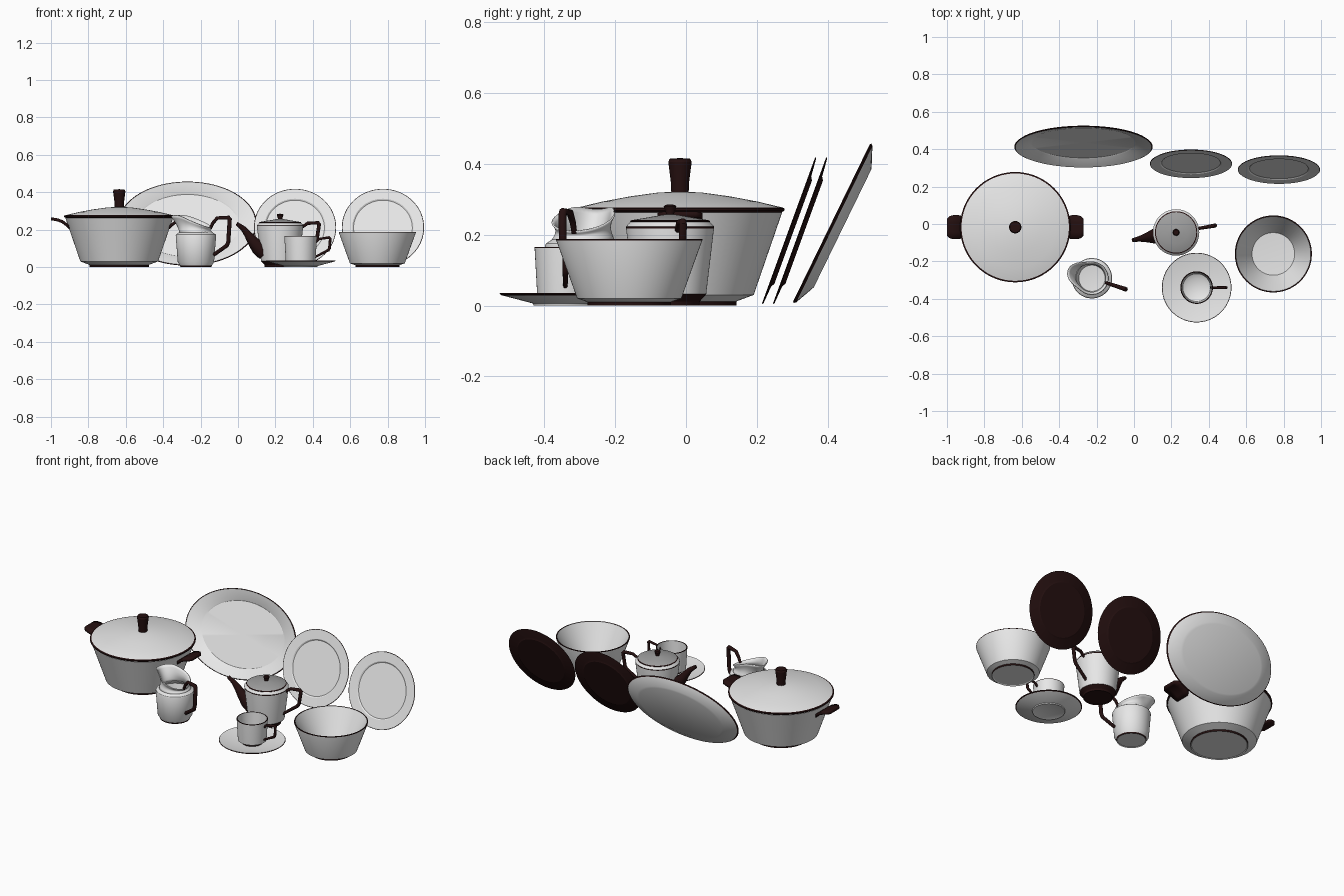
import bpy, bmesh, math
from math import cos, sin, pi, radians
from mathutils import Matrix, Vector

cube = bpy.data.objects.get("Cube")
if cube:
    bpy.data.objects.remove(cube, do_unlink=True)


def material(name, rgb):
    m = bpy.data.materials.new(name)
    m.use_nodes = True
    m.diffuse_color = (*rgb, 1)
    m.node_tree.nodes["Principled BSDF"].inputs["Base Color"].default_value = (*rgb, 1)
    return m


WHITE = material("white_porcelain", (0.8, 0.8, 0.8))
DARK = material("dark_brown_glaze", (0.018, 0.005, 0.005))
GREY = material("grey_glaze", (0.35, 0.35, 0.35))


def smooth(obj, angle=30):
    bpy.ops.object.select_all(action="DESELECT")
    obj.select_set(True)
    bpy.context.view_layer.objects.active = obj
    bpy.ops.object.shade_smooth_by_angle(angle=radians(angle))
    return obj


def mesh_object(name, bm, mats, loc):
    bmesh.ops.recalc_face_normals(bm, faces=bm.faces)
    me = bpy.data.meshes.new(name)
    bm.to_mesh(me)
    bm.free()
    for m in mats:
        me.materials.append(m)
    obj = bpy.data.objects.new(name, me)
    bpy.context.collection.objects.link(obj)
    obj.location = loc
    return obj


def lathe(name, profile, loc, mats=(WHITE, DARK), tilt=0, scale=(1, 1, 1), n=72):
    """Turn (radius, height[, 1 = trim colour up to the next point])."""
    bm = bmesh.new()
    rings = []
    for r, z, *_ in profile:
        count = n if r > 0 else 1
        rings.append([bm.verts.new((r * cos(2 * pi * i / n), r * sin(2 * pi * i / n), z))
                      for i in range(count)])
    for p, a, b in zip(profile, rings, rings[1:]):
        for i in range(n):
            j = (i + 1) % n
            quad = [a[i % len(a)], a[j % len(a)], b[j % len(b)], b[i % len(b)]]
            face = bm.faces.new(list(dict.fromkeys(quad)))
            face.material_index = p[2] if len(p) > 2 else 0
    bm.transform(Matrix.Rotation(tilt, 4, "X") @ Matrix.Diagonal((*scale, 1)))
    return smooth(mesh_object(name, bm, mats, loc))


def tube(name, points, loc, angle):
    """Sweep a round section through (distance, height, radius) points."""
    cu = bpy.data.curves.new(name, "CURVE")
    cu.dimensions = "3D"
    cu.bevel_depth = 1
    cu.bevel_resolution = 3
    cu.use_fill_caps = True
    sp = cu.splines.new("POLY")
    sp.points.add(len(points) - 1)
    for p, (d, z, r) in zip(sp.points, points):
        p.co = (d, 0, z, 1)
        p.radius = r
    cu.materials.append(DARK)
    obj = bpy.data.objects.new(name, cu)
    bpy.context.collection.objects.link(obj)
    obj.location = loc
    obj.rotation_euler.z = angle
    bpy.ops.object.select_all(action="DESELECT")
    obj.select_set(True)
    bpy.context.view_layer.objects.active = obj
    bpy.ops.object.convert(target="MESH")
    smooth(bpy.context.object, 40)


# Casserole with lid, knob and two lug handles
POT = (-0.635, -0.017, 0)
lathe("casserole_body", [(0, .004), (.155, .004), (.16, 0, 1), (.16, .012), (.208, .03),
                         (.288, .262), (.28, .268), (0, .268)], POT)
lathe("casserole_lid", [(0, .262), (.286, .262, 1), (.295, .268, 1), (.295, .274, 1), (.287, .277),
                        (.22, .293), (.14, .308), (.06, .319), (0, .321)], POT)
lathe("casserole_knob", [(0, .31, 1), (.024, .31, 1), (.026, .35, 1), (.033, .405, 1),
                         (.029, .414, 1), (0, .416)], POT, n=32)

for side, angle in (("left", 0), ("right", pi)):
    bm = bmesh.new()
    rows = []
    for d, z, w in ((.262, .208, .045), (.282, .226, .058), (.305, .243, .064), (.33, .252, .064),
                    (.352, .256, .058), (.365, .257, .044)):
        rows.append([bm.verts.new((d, w * s, z)) for s in (-1, -.4, .4, 1)])
    for a, b in zip(rows, rows[1:]):
        for i in range(3):
            bm.faces.new((a[i], a[i + 1], b[i + 1], b[i]))
    lug = mesh_object("casserole_handle_" + side, bm, [DARK], POT)
    lug.rotation_euler.z = angle
    mod = lug.modifiers.new("thickness", "SOLIDIFY")
    mod.thickness = .016
    mod.offset = 0
    smooth(lug, 50)

# Oval platter leaning back
lathe("oval_platter", [(0, -.032), (.74, -.032), (.78, -.028), (.98, -.006, 1), (1, 0, 1),
                       (.985, .003), (.76, -.02), (.74, -.024), (0, -.024)],
      (-.27, .413, .232), tilt=radians(64), scale=(.37, .25, 1), n=96)

# Two leaning plates with dark backs
for i, (x, y) in enumerate(((.305, .322), (.775, .291))):
    lathe("plate_%d" % (i + 1), [(0, -.012, 1), (.155, -.012, 1), (.165, -.006, 1), (.217, -.002, 1),
                                 (.22, 0, 1), (.218, .002), (.164, 0), (.157, -.005), (0, -.005)],
          (x, y, .211), tilt=radians(70))

# Open bowl
lathe("bowl", [(0, .004), (.112, .004), (.118, 0, 1), (.118, .01), (.147, .02), (.206, .184, 1),
               (.206, .188, 1), (.2, .188), (.114, .032), (0, .026)], (.745, -.16, 0))

# Teapot
TEA = (.225, -.045, 0)
TURN = radians(10)
lathe("teapot_body", [(0, .004, 1), (.078, .004, 1), (.082, 0, 1), (.084, .012, 1), (.102, .032),
                      (.124, .218, 1), (.124, .223), (.112, .236), (0, .236)], TEA)
lathe("teapot_lid", [(0, .234), (.111, .234, 1), (.113, .238, 1), (.108, .241), (.06, .249),
                     (.02, .256), (0, .257)], TEA, mats=(GREY, DARK))
lathe("teapot_knob", [(0, .25, 1), (.011, .25, 1), (.012, .262, 1), (.018, .279, 1),
                      (.014, .284, 1), (0, .285)], TEA, n=24)
tube("teapot_spout", [(.085, .08, .046), (.12, .105, .04), (.15, .14, .029), (.175, .175, .021),
                      (.2, .206, .015), (.235, .232, .01)], TEA, TURN + pi)
tube("teapot_handle", [(.112, .208, .008), (.15, .234, .009), (.205, .236, .011), (.212, .228, .011),
                       (.2, .15, .01), (.19, .135, .01), (.1, .07, .008)], TEA, TURN)

# Cup and saucer
CUP = (.335, -.34, 0)
lathe("saucer", [(0, .003), (.084, .003), (.09, 0), (.092, .006), (.18, .029, 1), (.186, .033, 1),
                 (.184, .036), (.095, .018), (0, .016)], CUP)
lathe("cup_body", [(0, .018), (.05, .018), (.056, .016, 1), (.058, .024), (.08, .036), (.087, .162, 1),
                   (.087, .165, 1), (.082, .165), (.074, .045), (.05, .032), (0, .03)], CUP)
tube("cup_handle", [(.078, .13, .007), (.1, .15, .007), (.152, .158, .008), (.158, .152, .008),
                    (.154, .1, .008), (.148, .09, .008), (.074, .052, .006)], CUP, 0)

# Creamer with a sweeping collar lip
JUG = (-.225, -.29, 0)
AXIS = radians(-18)
lathe("creamer_body", [(0, .004), (.078, .004), (.083, 0, 1), (.085, .008), (.097, .026), (.108, .168),
                       (.105, .175), (.088, .186), (.082, .184), (.1, .165), (.07, .035), (0, .028)], JUG)
bm = bmesh.new()
N, STEPS = 64, 6
rings = []
for k in range(STEPS + 1):
    t = k / STEPS
    ring = []
    for i in range(N):
        a = 2 * pi * i / N
        lip = max(0, cos(a)) ** 5
        r = .085 - .012 * sin(pi * t) * (1 - lip) + .048 * lip * t ** 1.5
        top = .248 + .036 * cos(a) - .012 * lip ** 3
        ring.append(bm.verts.new((r * cos(a), r * sin(a), .182 + (top - .182) * t)))
    rings.append(ring)
for a, b in zip(rings, rings[1:]):
    for i in range(N):
        j = (i + 1) % N
        bm.faces.new((a[i], a[j], b[j], b[i]))
collar = mesh_object("creamer_collar", bm, [WHITE], JUG)
collar.rotation_euler.z = AXIS + pi
mod = collar.modifiers.new("thickness", "SOLIDIFY")
mod.thickness = .005
smooth(collar, 40)
tube("creamer_handle", [(.08, .205, .008), (.095, .235, .009), (.12, .262, .01), (.182, .264, .012),
                        (.19, .255, .012), (.182, .135, .011), (.174, .115, .011),
                        (.1, .065, .01)], JUG, AXIS)
